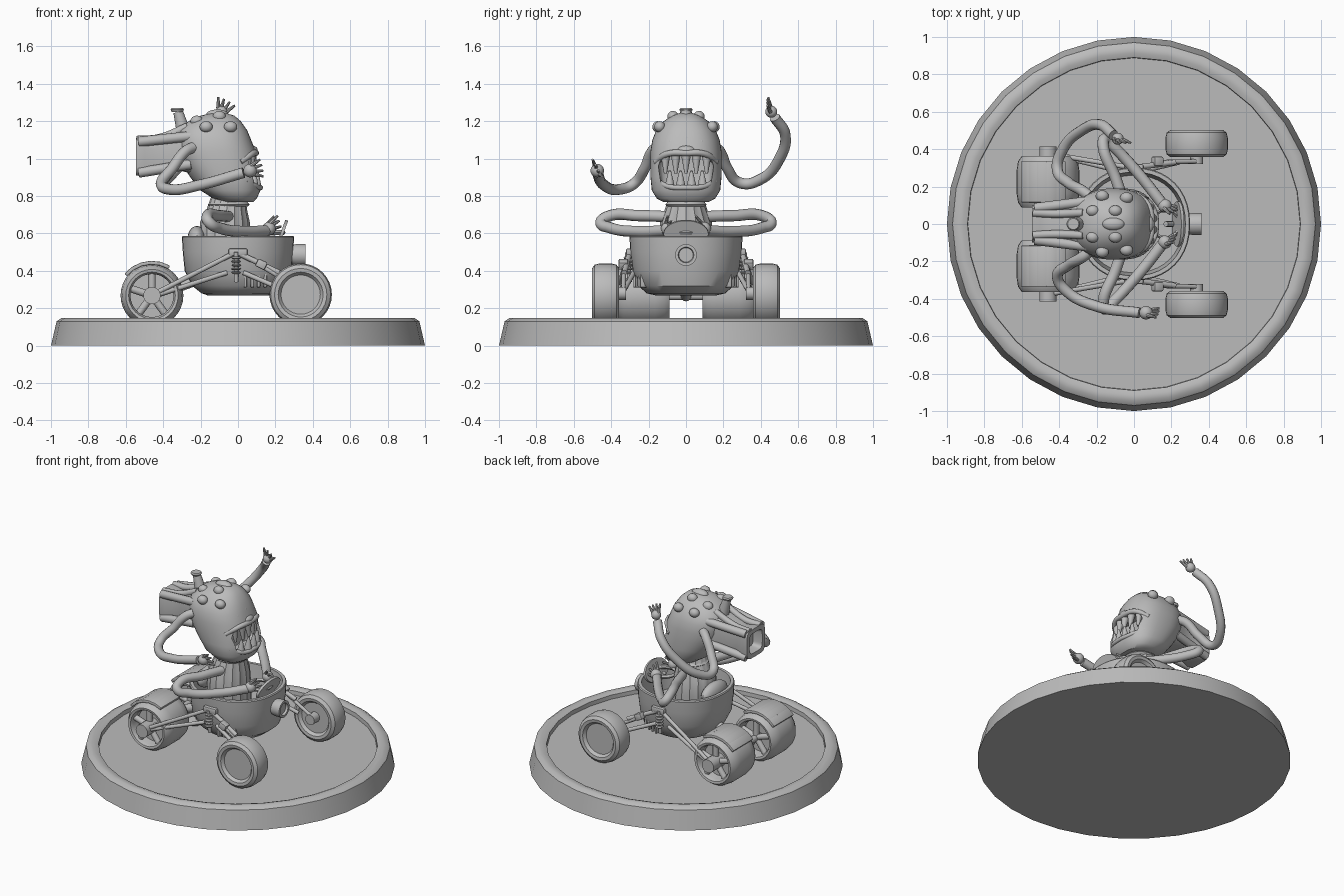
import bpy, bmesh, math
from math import cos, sin, pi
from mathutils import Vector, Matrix

cube = bpy.data.objects.get("Cube")
if cube:
    bpy.data.objects.remove(cube)

gray = bpy.data.materials.new("plain gray")
gray.use_nodes = True
gray.diffuse_color = (0.5, 0.5, 0.5, 1)
gray.node_tree.nodes["Principled BSDF"].inputs["Base Color"].default_value = (0.5, 0.5, 0.5, 1)
parts = []


def add(name, bm):
    bmesh.ops.recalc_face_normals(bm, faces=bm.faces)
    me = bpy.data.meshes.new(name)
    bm.to_mesh(me)
    bm.free()
    ob = bpy.data.objects.new(name, me)
    bpy.context.collection.objects.link(ob)
    me.materials.append(gray)
    parts.append(ob)
    return ob


def loft(name, rows, axis="z", n=32, power=2, ring=False, folds=0):
    """Rows are (height, centre a, centre b, radius a, radius b)."""
    bm = bmesh.new()
    rings = []
    for h, ca, cb, ra, rb in rows:
        loop = []
        for i in range(n):
            t = 2 * pi * i / n
            c, s = cos(t), sin(t)
            k = 1 + folds * cos(t * n / 3)
            a = ca + k * ra * math.copysign(abs(c) ** (2 / power), c)
            b = cb + k * rb * math.copysign(abs(s) ** (2 / power), s)
            loop.append(bm.verts.new({"x": (h, a, b), "y": (a, h, b), "z": (a, b, h)}[axis]))
        rings.append(loop)
    pairs = list(zip(rings, rings[1:])) + ([(rings[-1], rings[0])] if ring else [])
    for p, q in pairs:
        for i in range(n):
            j = (i + 1) % n
            bm.faces.new((p[i], p[j], q[j], q[i]))
    if not ring:
        bm.faces.new(rings[0])
        bm.faces.new(rings[-1])
    return add(name, bm)


def lathe(name, centre, profile, axis="z", n=32, ring=False):
    """Profile is (height, radius) about the centre."""
    x, y, z = centre
    h0, a, b = {"x": (x, y, z), "y": (y, x, z), "z": (z, x, y)}[axis]
    return loft(name, [(h0 + h, a, b, r, r) for h, r in profile], axis, n, ring=ring)


def ball(name, loc, size, tilt=0):
    bm = bmesh.new()
    m = Matrix.Translation(loc) @ Matrix.Rotation(tilt, 4, "Y") @ Matrix.Diagonal((*size, 1))
    bmesh.ops.create_uvsphere(bm, u_segments=20, v_segments=12, radius=1, matrix=m)
    return add(name, bm)


def box(name, loc, size, tilt=0, bevel=0.008):
    bm = bmesh.new()
    m = Matrix.Translation(loc) @ Matrix.Rotation(tilt, 4, "Y") @ Matrix.Diagonal((*size, 1))
    bmesh.ops.create_cube(bm, size=1, matrix=m)
    if bevel:
        bmesh.ops.bevel(bm, geom=bm.edges[:], offset=bevel, segments=2, affect="EDGES", profile=0.5)
    return add(name, bm)


def rod(name, p, q, r1, r2=None, n=12):
    p, q = Vector(p), Vector(q)
    bm = bmesh.new()
    m = Matrix.Translation((p + q) / 2) @ (q - p).to_track_quat("Z", "Y").to_matrix().to_4x4()
    bmesh.ops.create_cone(bm, cap_ends=True, segments=n, radius1=r1, radius2=r1 if r2 is None else r2,
                          depth=(q - p).length, matrix=m)
    return add(name, bm)


def tube(name, points, r):
    cu = bpy.data.curves.new(name, "CURVE")
    cu.dimensions = "3D"
    cu.bevel_depth, cu.bevel_resolution, cu.use_fill_caps = r, 4, True
    sp = cu.splines.new("BEZIER")
    sp.bezier_points.add(len(points) - 1)
    for bp, co in zip(sp.bezier_points, points):
        bp.co = co
        bp.handle_left_type = bp.handle_right_type = "AUTO"
    ob = bpy.data.objects.new(name, cu)
    bpy.context.collection.objects.link(ob)
    bpy.ops.object.select_all(action="DESELECT")
    ob.select_set(True)
    bpy.context.view_layer.objects.active = ob
    bpy.ops.object.convert(target="MESH")
    ob = bpy.context.view_layer.objects.active
    ob.data.materials.clear()
    ob.data.materials.append(gray)
    parts.append(ob)


def hand(name, wrist, aim, r=0.032):
    """Palm with three fingers and a thumb, pointing along aim."""
    wrist, aim = Vector(wrist), Vector(aim).normalized()
    palm = wrist + aim * 0.03
    ball(name + "_palm", palm, (r, r, r))
    side = aim.cross(Vector((0.3, 0.8, 0.5))).normalized()
    for i, k in enumerate((-1, -0.3, 0.4, 1.1)):
        base = palm + side * k * r * 0.7 + aim * 0.01
        tip = base + (aim + side * k * 0.45).normalized() * 0.06
        rod(f"{name}_finger_{i}", base, tip, 0.012, 0.006, 8)


# Round display base with a raised rim
lathe("base", (0, 0, 0), [(0, 1), (0.13, 0.97), (0.147, 0.945), (0.147, 0.915), (0.138, 0.89), (0.11, 0.888)])

# Open tub body
loft("tub", [(0.268, 0, 0, 0.16, 0.16), (0.28, 0.01, 0, 0.205, 0.21), (0.32, 0.01, 0, 0.255, 0.255),
             (0.4, 0, 0, 0.285, 0.285), (0.5, 0, 0, 0.295, 0.298), (0.58, 0, 0, 0.3, 0.302), (0.587, 0, 0, 0.295, 0.297),
             (0.587, 0, 0, 0.275, 0.277), (0.42, 0, 0, 0.26, 0.26)], n=40, power=2.2)
lathe("headlight", (0.28, 0, 0.485), [(0, 0.05), (0.03, 0.058), (0.08, 0.058), (0.08, 0.042), (0.065, 0.038)], "x")
dash = lathe("dash_plate", (0, 0, 0), [(-0.008, 0.1), (0.008, 0.1)], "x")
dash.matrix_world = (Matrix.Translation((0.235, 0, 0.6)) @ Matrix.Rotation(0.35, 4, "Y")
                     @ Matrix.Diagonal((1, 1.2, 0.75, 1)))
lathe("steering_wheel", (0.17, 0, 0.605), [(0, 0.085), (0.014, 0.075), (0, 0.065), (-0.014, 0.075)], ring=True)
rod("steering_column", (0.17, 0, 0.6), (0.24, 0, 0.5), 0.015)

# Torso, collar and back of seat
loft("torso", [(0.42, -0.06, 0, 0.13, 0.14), (0.56, -0.07, 0, 0.135, 0.145), (0.66, -0.07, 0, 0.13, 0.135),
               (0.73, -0.06, 0, 0.105, 0.11), (0.8, -0.05, 0, 0.09, 0.09)], n=48, folds=0.025)
lathe("collar", (-0.05, 0, 0.755), [(-0.012, 0.1), (0, 0.112), (0.012, 0.1), (0, 0.085)], ring=True)
ball("seat_pad", (-0.22, 0, 0.57), (0.05, 0.13, 0.07))

# Head, lofted upward, with a cut mouth
head = loft("head", [(0.768, 0.0, 0, 0.08, 0.12), (0.785, -0.015, 0, 0.115, 0.155), (0.83, -0.04, 0, 0.16, 0.183),
                     (0.9, -0.065, 0, 0.19, 0.19), (0.97, -0.095, 0, 0.205, 0.19), (1.04, -0.115, 0, 0.21, 0.19),
                     (1.1, -0.13, 0, 0.2, 0.18), (1.15, -0.135, 0, 0.185, 0.16), (1.2, -0.125, 0, 0.14, 0.12),
                     (1.23, -0.11, 0, 0.09, 0.075), (1.245, -0.1, 0, 0.03, 0.03)], n=40, power=2.4)
cutter = loft("mouth_cutter", [(0.845, 0.12, 0, 0.12, 0.1), (0.87, 0.12, 0, 0.12, 0.135), (0.96, 0.12, 0, 0.12, 0.15),
                               (1.015, 0.12, 0, 0.12, 0.13)], n=24, power=5)
cutter.hide_render = True
mod = head.modifiers.new("mouth", "BOOLEAN")
mod.operation, mod.solver, mod.object = "DIFFERENCE", "EXACT", cutter
bpy.context.view_layer.objects.active = head
bpy.ops.object.modifier_apply(modifier="mouth")
parts.remove(cutter)
bpy.data.objects.remove(cutter)

# Teeth, lips, nose and eyes
for i in range(5):
    y = (i - 2) * 0.055
    x = 0.085 - 2.2 * y * y
    rod(f"upper_tooth_{i}", (x - 0.01, y, 1.02), (x, y, 0.92), 0.026, 0.008)
for i in range(4):
    y = (i - 1.5) * 0.058
    x = 0.105 - 2.2 * y * y
    rod(f"lower_tooth_{i}", (x - 0.005, y, 0.85), (x, y, 0.935), 0.027, 0.007)
tube("upper_lip", [(0.01, -0.16, 0.98), (0.075, -0.1, 1.025), (0.095, 0, 1.03), (0.075, 0.1, 1.025), (0.01, 0.16, 0.98)], 0.017)
tube("lower_lip", [(0.04, -0.155, 0.88), (0.1, -0.09, 0.85), (0.12, 0, 0.845), (0.1, 0.09, 0.85), (0.04, 0.155, 0.88)], 0.014)
ball("nose", (0.075, 0, 1.045), (0.03, 0.05, 0.025))
for name, x, y, z in (("right", 0.04, -0.075, 1.09), ("left", 0.04, 0.075, 1.09), ("middle", 0.045, 0, 1.11)):
    ball(name + "_eye", (x, y, z), (0.02, 0.025, 0.032), -0.5)
for i, (x, y, z) in enumerate(((-0.04, 0.14, 1.17), (-0.17, 0.15, 1.17), (-0.1, 0.07, 1.225), (-0.22, 0.07, 1.2))):
    for s in (-1, 1):
        ball(f"head_bump_{i}", (x, s * y, z), (0.035, 0.03, 0.03))
ball("crest", (-0.11, 0, 1.235), (0.06, 0.035, 0.028))

# Flared block behind the head, with side rails and a top stub
loft("back_block", [(-0.2, 0, 1.04, 0.15, 0.13), (-0.33, 0, 1.04, 0.1, 0.1), (-0.45, 0, 1.01, 0.085, 0.085),
                    (-0.5, 0, 1.005, 0.1, 0.1), (-0.545, 0, 1.01, 0.1, 0.1), (-0.545, 0, 1.01, 0.07, 0.07),
                    (-0.48, 0, 1.01, 0.06, 0.06)], "x", 32, 5)
for s in (-1, 1):
    for z, z2 in ((1.09, 1.12), (0.925, 0.97)):
        rod("block_rail", (-0.53, s * 0.085, z), (-0.25, s * 0.12, z2), 0.027)
    tube("block_top_ridge", [(-0.54, s * 0.06, 1.1), (-0.42, s * 0.055, 1.11), (-0.27, s * 0.06, 1.17)], 0.022)
rod("stub", (-0.29, 0, 1.14), (-0.32, 0, 1.25), 0.038, 0.026, 16)
lathe("stub_cap", (-0.325, 0, 1.25), [(0, 0.03), (0.012, 0.036), (0.02, 0.03)], n=16)

# Raised arms
shoulder = lambda s: [(-0.24, s * 0.15, 1.06), (-0.28, s * 0.18, 1.04), (-0.35, s * 0.22, 0.95)]
tube("right_upper_arm", shoulder(-1) + [(-0.41, -0.28, 0.865), (-0.36, -0.36, 0.835), (-0.2, -0.44, 0.86), (0.03, -0.475, 0.925)], 0.029)
tube("left_upper_arm", shoulder(1) + [(-0.41, 0.29, 0.87), (-0.38, 0.4, 0.89), (-0.28, 0.5, 1.0),
                                      (-0.18, 0.53, 1.13), (-0.11, 0.475, 1.22)], 0.029)
hand("right_upper_hand", (0.035, -0.475, 0.93), (1, 0.02, 0.2), 0.036)
hand("left_upper_hand", (-0.1, 0.465, 1.225), (0.35, -0.25, 0.7))

# Axle between the rear wheels
rod("rear_axle", (-0.46, -0.36, 0.265), (-0.46, 0.36, 0.265), 0.022)
rod("rear_beam", (-0.46, 0, 0.265), (-0.2, 0, 0.36), 0.03)

for s, side in ((-1, "right"), (1, "left")):
    # Steering arms
    tube(side + "_lower_arm", [(-0.05, s * 0.1, 0.69), (-0.1, s * 0.25, 0.695), (-0.165, s * 0.42, 0.69),
                               (-0.155, s * 0.455, 0.66), (-0.1, s * 0.405, 0.63), (0.04, s * 0.25, 0.61), (0.15, s * 0.11, 0.615)], 0.03)
    hand(side + "_lower_hand", (0.14, s * 0.11, 0.615), (0.6, -s * 0.3, 0.25), 0.036)

    # Front wheel
    c = Vector((0.335, s * 0.43, 0.273))
    lathe(side + "_front_tyre", c, [(-0.05, 0.105), (-0.07, 0.12), (-0.073, 0.14), (-0.058, 0.16), (-0.03, 0.167),
                                    (0.03, 0.167), (0.058, 0.16), (0.073, 0.14), (0.07, 0.12), (0.05, 0.105)], "y", ring=True)
    lathe(side + "_front_rim", c, [(-0.05, 0.106), (-0.05, 0.09), (-0.03, 0.08), (0.03, 0.08), (0.05, 0.09), (0.05, 0.106)], "y")
    for d in (-1, 1):
        box(side + "_front_hub", c + Vector((0, d * 0.035, 0.015)), (0.07, 0.025, 0.11))

    # Rear wheel with open spokes
    c = Vector((-0.46, s * 0.225, 0.268))
    lathe(side + "_rear_tyre", c, [(-0.115, 0.115), (-0.135, 0.125), (-0.138, 0.14), (-0.11, 0.16), (-0.06, 0.168),
                                   (0.06, 0.168), (0.11, 0.16), (0.138, 0.14), (0.135, 0.125), (0.115, 0.115)], "y", ring=True)
    lathe(side + "_rear_drum", c, [(-0.06, 0.118), (0.06, 0.118)], "y")
    for d in (-1, 1):
        for i in range(5):
            t = 2 * pi * i / 5 + pi / 2
            hub = c + Vector((0, d * 0.1, 0))
            rod(side + "_spoke", hub, hub + Vector((0.118 * cos(t), 0, 0.118 * sin(t))), 0.02)
    rod(side + "_hub_cap", c, (-0.46, s * 0.415, 0.268), 0.046, n=20)

    # Fender above the rear wheel
    for i in range(5):
        t = math.radians(68 + 16 * i)
        box(side + "_fender", (-0.46 + 0.178 * cos(t), s * 0.225, 0.268 + 0.174 * sin(t)),
            (0.056, 0.22, 0.02), pi / 2 - t, 0.005)

    # Suspension links, shock and joints
    top = (-0.01, s * 0.3, 0.5)
    rod(side + "_upper_rear_link", top, (-0.45, s * 0.375, 0.275), 0.013)
    rod(side + "_lower_rear_link", (-0.06, s * 0.28, 0.39), (-0.45, s * 0.375, 0.265), 0.013)
    rod(side + "_upper_front_link", top, (0.22, s * 0.33, 0.39), 0.015)
    rod(side + "_lower_front_link", (0.03, s * 0.28, 0.39), (0.24, s * 0.33, 0.3), 0.013)
    rod(side + "_steering_link", (0.1, s * 0.33, 0.44), (0.34, s * 0.335, 0.3), 0.012)
    box(side + "_link_joint", (0.125, s * 0.335, 0.435), (0.055, 0.05, 0.045), 0.45)
    rod(side + "_front_stub_axle", (0.335, s * 0.32, 0.28), (0.335, s * 0.43, 0.28), 0.035, n=16)
    box(side + "_bracket", (0, s * 0.295, 0.5), (0.1, 0.05, 0.04))
    rod(side + "_shock", (-0.01, s * 0.315, 0.5), (-0.01, s * 0.3, 0.34), 0.012)
    for i in range(5):
        lathe(side + "_spring", (-0.01, s * 0.31, 0.39 + 0.02 * i),
              [(-0.006, 0.02), (0, 0.026), (0.006, 0.02)], n=14)
    for i in range(4):
        box(side + "_vent", (0.04 + 0.035 * i, s * (0.262 - 0.012 * i), 0.36), (0.018, 0.04, 0.1))

# Smooth shading with sharp edges kept
bpy.ops.object.select_all(action="DESELECT")
for ob in parts:
    ob.select_set(True)
bpy.context.view_layer.objects.active = parts[0]
bpy.ops.object.shade_smooth_by_angle(angle=math.radians(35))
